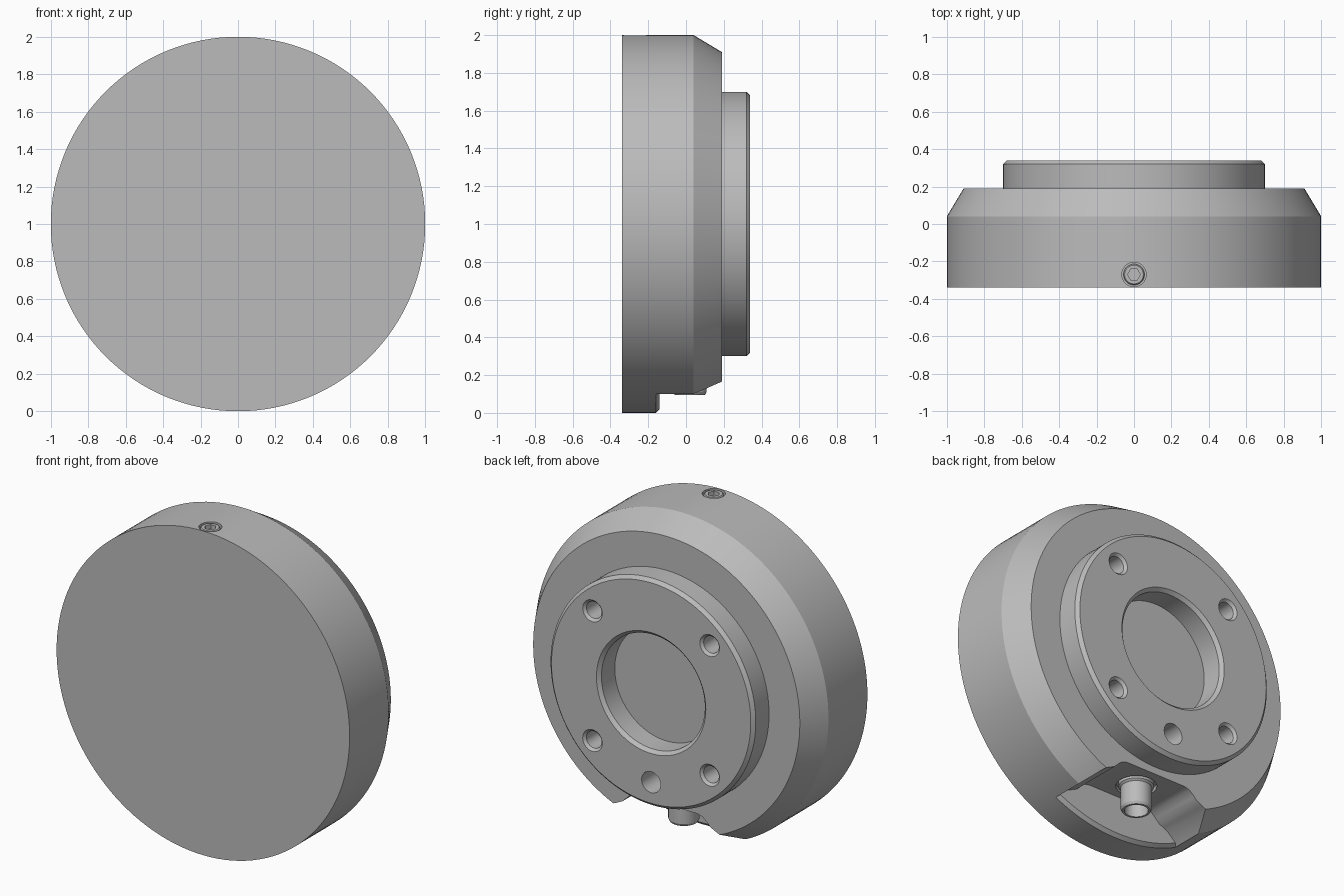
import bpy, bmesh, math
from mathutils import Vector, Matrix

if "Cube" in bpy.data.objects:
    bpy.data.objects.remove(bpy.data.objects["Cube"])

grey = bpy.data.materials.new("light_grey_metal")
grey.use_nodes = True
grey.diffuse_color = (0.5, 0.5, 0.5, 1)
grey.node_tree.nodes["Principled BSDF"].inputs["Base Color"].default_value = (0.5, 0.5, 0.5, 1)


def finish(name, bm):
    bmesh.ops.recalc_face_normals(bm, faces=bm.faces)
    mesh = bpy.data.meshes.new(name)
    bm.to_mesh(mesh)
    bm.free()
    mesh.materials.append(grey)
    obj = bpy.data.objects.new(name, mesh)
    bpy.context.collection.objects.link(obj)
    return obj


def lathe(name, profile, centre=(0, 0, 0), axis=(0, 0, 1), segs=32, ring=False):
    """Revolve (radius, height) points round an axis; capped, or closed as a ring."""
    bm = bmesh.new()
    place = Matrix.Translation(centre) @ Vector(axis).to_track_quat('Z', 'Y').to_matrix().to_4x4()
    loops = []
    for r, h in profile:
        angles = [math.tau * i / segs for i in range(segs)]
        loops.append([bm.verts.new(place @ Vector((r * math.cos(a), r * math.sin(a), h)))
                      for a in angles])
    pairs = list(zip(loops, loops[1:]))
    if ring:
        pairs.append((loops[-1], loops[0]))
    else:
        bm.faces.new(loops[0])
        bm.faces.new(loops[-1])
    for a, b in pairs:
        for i in range(segs):
            j = (i + 1) % segs
            bm.faces.new((a[i], a[j], b[j], b[i]))
    return finish(name, bm)


def prism(name, half, y0, y1):
    """Mirror a half outline in x and z, then extrude it along y."""
    outline = half + [(-x, z) for x, z in reversed(half)]
    bm = bmesh.new()
    face = bm.faces.new([bm.verts.new((x, y0, z)) for x, z in outline])
    new = bmesh.ops.extrude_face_region(bm, geom=[face])["geom"]
    bmesh.ops.translate(bm, vec=(0, y1 - y0, 0),
                        verts=[v for v in new if isinstance(v, bmesh.types.BMVert)])
    return finish(name, bm)


def boolean(target, cutter, operation='DIFFERENCE'):
    mod = target.modifiers.new("cut", 'BOOLEAN')
    mod.operation = operation
    mod.solver = 'EXACT'
    mod.object = cutter
    bpy.context.view_layer.objects.active = target
    bpy.ops.object.modifier_apply(modifier=mod.name)
    bpy.data.objects.remove(cutter)


# Round housing with chamfered shoulder, mounting flange and shallow bore
housing = lathe("housing", [(1, -0.34), (1, 0.04), (0.91, 0.19), (0.7, 0.19), (0.7, 0.32),
                            (0.68, 0.34), (0.373, 0.34), (0.353, 0.32), (0.353, 0.19)],
                centre=(0, 0, 1), axis=(0, 1, 0), segs=128)

# Four countersunk mounting holes and one plain locating hole
for x in (-0.4, 0.4):
    for z in (0.6, 1.4):
        boolean(housing, lathe("bolt_cutter", [(0.052, -0.2), (0.052, -0.015), (0.067, 0), (0.067, 0.1)],
                               centre=(x, 0.34, z), axis=(0, 1, 0)))
boolean(housing, lathe("pin_cutter", [(0.065, -0.2), (0.065, 0.1)],
                       centre=(0, 0.34, 0.45), axis=(0, 1, 0)))

# Flared connector notch in the underside, leaving a chamfered front lip
notch = [(0.21, 0.255), (0.245, 0.245), (0.275, 0.22), (0.3, 0.195), (0.33, 0.18),
         (0.363, 0.165), (0.436, 0.1), (0.6, -0.06)]
boolean(housing, prism("notch_cutter", notch, -0.14, 0.6))
lip = lathe("lip_cutter", [(0.98, -0.14), (1.02, -0.18), (1.02, -0.1), (0.98, -0.1)],
            centre=(0, 0, 1), axis=(0, 1, 0), segs=128, ring=True)
boolean(lip, prism("lip_limit", notch, -0.3, 0.3), 'INTERSECT')
boolean(housing, lip)

# Round seat for the connector, and counterbore for the top screw
boolean(housing, lathe("seat_cutter", [(0.115, 0.15), (0.115, 0.28)], centre=(0, 0.02, 0)))
boolean(housing, lathe("screw_cutter", [(0.065, 1.97), (0.065, 2.1)], centre=(0, -0.27, 0)))

# Hollow connector stub
connector = lathe("connector_stub", [(0.1, 0.3), (0.1, 0.25), (0.088, 0.24), (0.088, 0.11),
                                     (0.08, 0.095), (0.067, 0.095), (0.067, 0.24)],
                  centre=(0, 0.02, 0))

# Socket-head screw in the top
screw = lathe("top_screw", [(0.056, 1.95), (0.056, 1.99), (0.05, 1.997)], centre=(0, -0.27, 0))
boolean(screw, lathe("socket_cutter", [(0.034, 1.972), (0.034, 2.1)], centre=(0, -0.27, 0), segs=6))

# Smooth the round walls and keep the machined edges crisp
for obj in (housing, connector, screw):
    bpy.ops.object.select_all(action='DESELECT')
    obj.select_set(True)
    bpy.context.view_layer.objects.active = obj
    bpy.ops.object.shade_smooth_by_angle(angle=math.radians(25))
